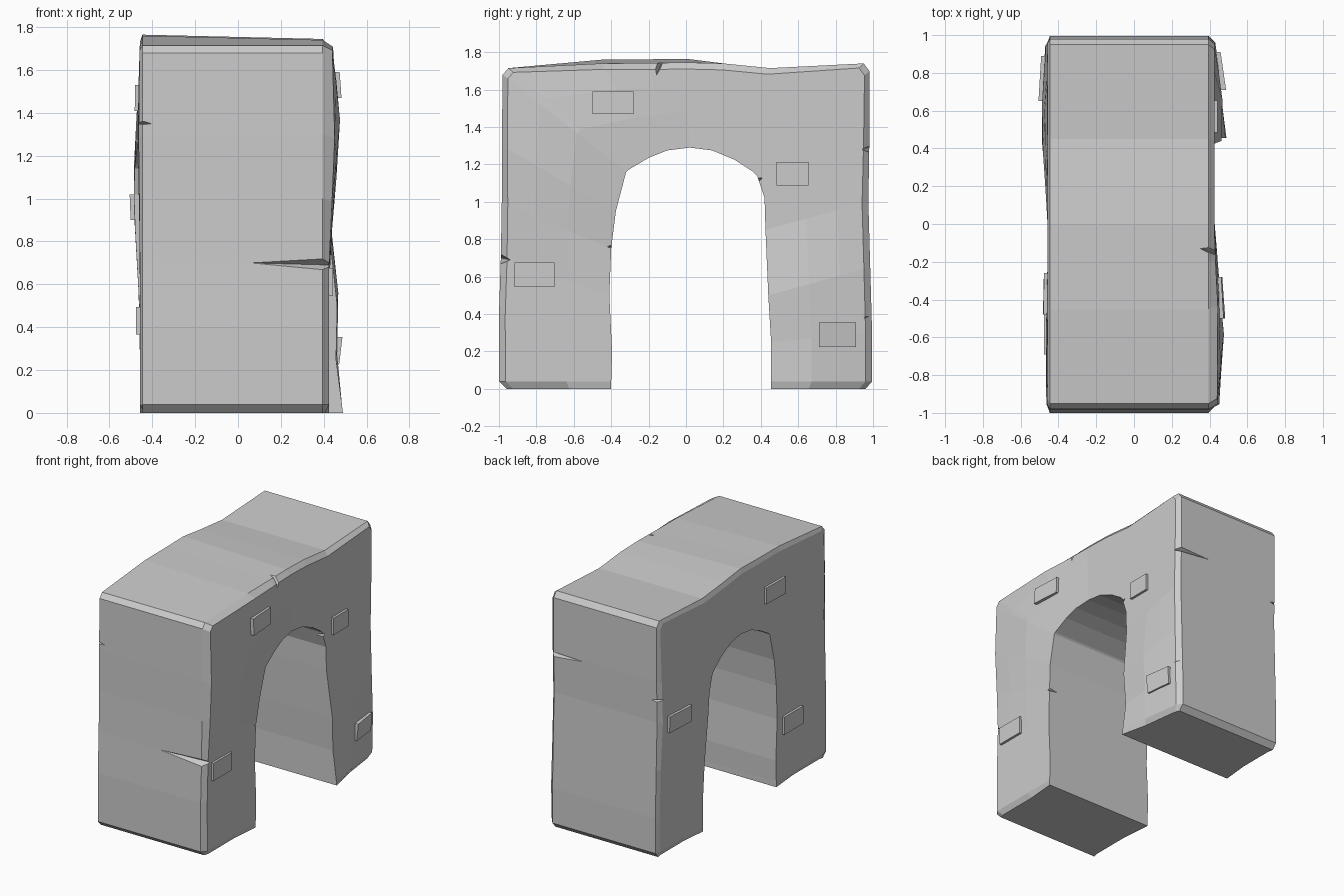
import bpy, bmesh, math
from mathutils import Vector

cube = bpy.data.objects.get("Cube")
if cube:
    bpy.data.objects.remove(cube, do_unlink=True)

stone = bpy.data.materials.new("grey_stone")
stone.use_nodes = True
GREY = (0.6, 0.6, 0.6, 1)
stone.diffuse_color = GREY
stone.node_tree.nodes["Principled BSDF"].inputs["Base Color"].default_value = GREY


def make_object(name, bm):
    bmesh.ops.recalc_face_normals(bm, faces=bm.faces)
    mesh = bpy.data.meshes.new(name)
    bm.to_mesh(mesh)
    bm.free()
    mesh.materials.append(stone)
    obj = bpy.data.objects.new(name, mesh)
    bpy.context.collection.objects.link(obj)
    return obj


# Uneven wall faces: flat planes with a few swollen spots (y, z, reach, height)
BASE = {1: 0.425, -1: 0.458}
SWELLS = {1: [(-.62, 1.34, .65, .055), (.6, .43, .42, .065), (.46, 0, .5, .065)],
          -1: [(.55, 1.05, .6, .036), (-.7, 1.3, .5, .012)]}


def wall(side, y, z):
    rise = max([0] + [h * (1 - math.hypot(y - py, z - pz) / r)
                      for py, pz, r, h in SWELLS[side]])
    return BASE[side] + rise


# Stations along the arch: outer (y, z) then inner (y, z)
STATIONS = [
    (-.96, 0, -.4, 0), (-1, .04, -.4, .04), (-1, .4, -.395, .2),
    (-.99, .7, -.41, .5), (-.985, 1, -.4, .75), (-.985, 1.3, -.375, .95),
    (-.98, 1.68, -.32, 1.16), (-.95, 1.715, -.31, 1.17), (-.45, 1.76, -.2, 1.235),
    (-.2, 1.762, -.1, 1.275), (0, 1.765, .02, 1.29), (.2, 1.74, .14, 1.275),
    (.45, 1.715, .26, 1.225), (.95, 1.74, .36, 1.16), (.98, 1.7, .38, 1.14),
    (.98, 1.3, .42, 1.02), (.975, 1, .425, .85), (.985, .65, .44, .5),
    (.995, .3, .455, .25), (.995, .04, .455, .04), (.96, 0, .455, 0)]


def section(bm, oy, oz, iy, iz):
    outer, inner = Vector((oy, oz)), Vector((iy, iz))
    width = (inner - outer).length
    ring = []
    for side, chamfer in ((1, .03), (-1, .012)):
        tilt = .02 if side == 1 and oz > 1.75 else 0
        pts = [(side * (BASE[side] - chamfer), oy, oz - tilt)]
        for t in (.035 / width, .3, .6, 1):
            p = outer.lerp(inner, t)
            x = wall(side, *p) - (.02 if oz == 0 and t < 1 else 0)
            pts.append((side * x, p.x, p.y - (tilt if t < .2 else 0)))
        ring += pts if side == 1 else pts[::-1]
    return [bm.verts.new(p) for p in ring]


bm = bmesh.new()
rings = [section(bm, *s) for s in STATIONS]
for a, b in zip(rings, rings[1:]):
    for i in range(len(a)):
        j = (i + 1) % len(a)
        bm.faces.new((a[i], a[j], b[j], b[i]))
bm.faces.new(rings[0])
bm.faces.new(rings[-1])
arch = make_object("stone_arch", bm)

# Cracks: wedge cutters with a buried line (tip to tip) and an open mouth
CRACKS = [
    ((.06, -.99, .7), (.43, -.94, .69), (.44, -1.02, .695), (0, 0, .045)),
    ((-.4, -.985, 1.35), (-.48, -.94, 1.35), (-.49, -1.01, 1.36), (0, 0, .025)),
    ((.15, .98, 1.29), (.43, .94, 1.28), (.45, 1.01, 1.28), (0, 0, .035)),
    ((.4, .99, .39), (.45, .92, .37), (.46, 1.02, .42), (0, 0, .035)),
    ((-.4, .98, 1.16), (-.47, .93, 1.16), (-.5, 1.01, 1.16), (0, 0, .03)),
    ((.35, -.13, 1.745), (.44, -.16, 1.67), (.45, -.14, 1.79), (0, .05, 0)),
    ((.36, -.4, .76), (.43, -.42, .76), (.45, -.37, .76), (0, 0, .025)),
    ((.36, .4, 1.11), (.43, .41, 1.13), (.45, .36, 1.11), (0, 0, .025))]
for tip, end, mouth, half in CRACKS:
    bm = bmesh.new()
    m, h = Vector(mouth), Vector(half)
    bmesh.ops.convex_hull(bm, input=[bm.verts.new(p) for p in (tip, end, m + h, m - h)])
    cutter = make_object("crack_cutter", bm)
    cutter.hide_render = True
    mod = arch.modifiers.new("crack", "BOOLEAN")
    mod.operation, mod.solver, mod.object = "DIFFERENCE", "EXACT", cutter
    bpy.context.view_layer.objects.active = arch
    bpy.ops.object.modifier_apply(modifier=mod.name)
    bpy.data.objects.remove(cutter, do_unlink=True)

# Raised bricks: side, centre y, centre z, width, height
BRICKS = [(1, -.39, 1.53, .22, .12), (1, .57, 1.15, .17, .125),
          (1, -.81, .61, .215, .13), (1, .81, .29, .2, .13),
          (-1, .77, .96, .24, .12), (-1, -.37, 1.47, .22, .12),
          (-1, -.58, .43, .22, .13)]
for n, (side, y, z, w, h) in enumerate(BRICKS):
    bm = bmesh.new()
    bmesh.ops.create_cube(bm, size=1)
    for v in bm.verts:
        out = v.co.x > 0
        v.co.y = y + v.co.y * w
        v.co.z = z + v.co.z * h
        v.co.x = side * (wall(side, v.co.y, v.co.z) + (.018 if out else -.04))
    make_object(f"raised_brick_{n + 1}", bm)
